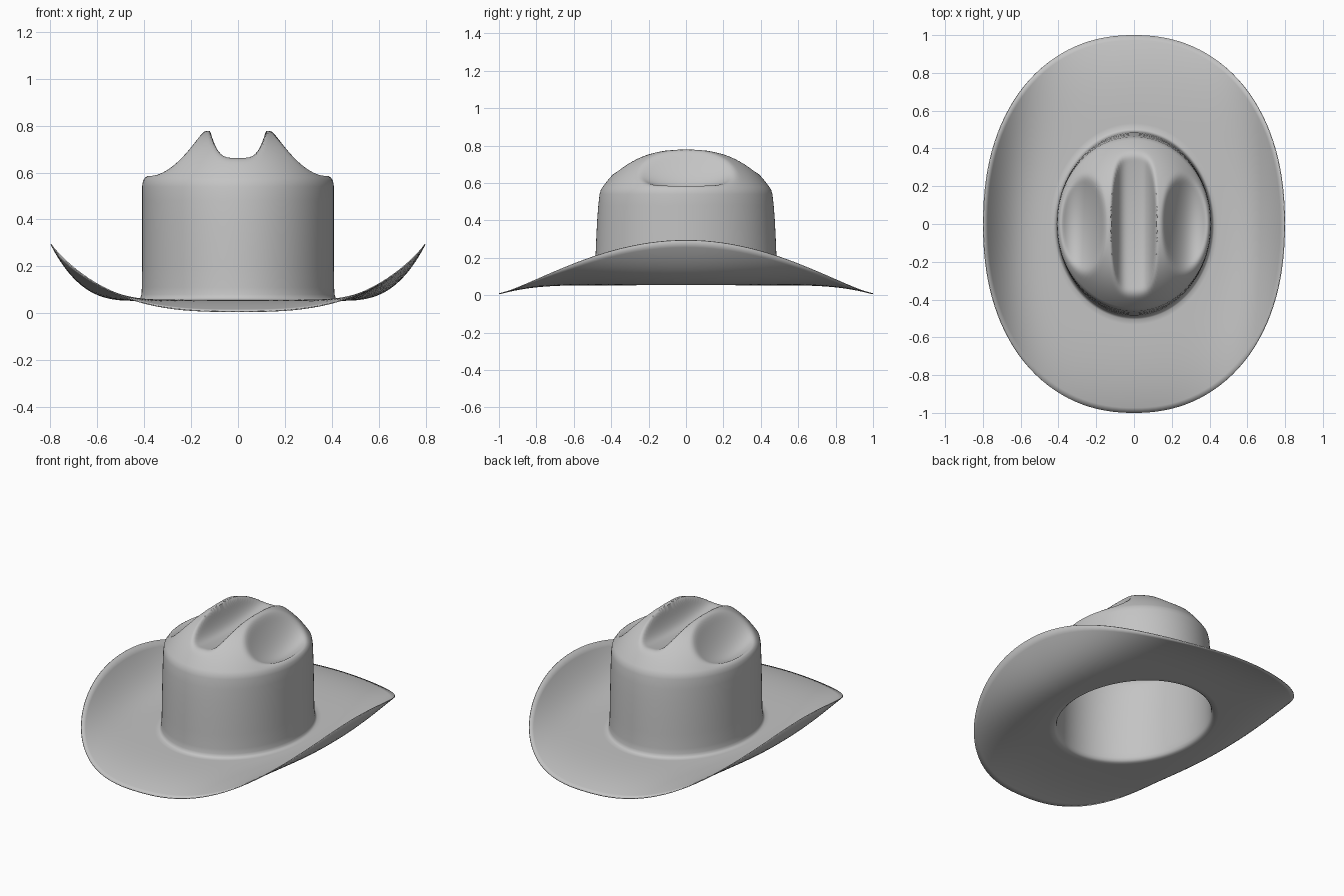
import bpy, bmesh, math

if "Cube" in bpy.data.objects:
    bpy.data.objects.remove(bpy.data.objects["Cube"])

N = 128                      # segments around the hat
A, B = 0.405, 0.455          # half-widths of the crown at its shoulder
RIM, TOP = 0.565, 0.785

felt = bpy.data.materials.new("grey felt")
felt.diffuse_color = (0.55, 0.55, 0.55, 1)
felt.use_nodes = True
felt.node_tree.nodes["Principled BSDF"].inputs["Base Color"].default_value = felt.diffuse_color


def smin(a, b, k=0.03):
    """Soft minimum, rounds the crease where a dent cuts the dome."""
    h = max(k - abs(a - b), 0) / k
    return min(a, b) - h * h * k / 4


def crown_top(x, y):
    """Dome with a long centre crease and a pinch on each side."""
    u = math.hypot(x / A, y / B)
    z = TOP - (TOP - RIM) * u ** 3
    crease = 0.635 + 0.12 * (y / 0.4) ** 2 * 0.3 + 0.11 * (x / 0.11) ** 4
    pinch = 0.562 + 7.2 * (abs(x) - 0.325) ** 2 + 0.9 * y * y
    cut = smin(smin(z, crease), pinch)
    fade = min(1, (1 - u) / 0.05)        # keep the shoulder line whole
    return z + (cut - z) * fade


def direction(t, n):
    """Unit superellipse point at angle t."""
    c, s = math.cos(t), math.sin(t)
    r = (abs(c) ** n + abs(s) ** n) ** (-1 / n)
    return c * r, s * r


def ring_points(fn):
    return [fn(2 * math.pi * i / N) for i in range(N)]


def top_ring(u):
    def fn(t):
        x, y = A * u * math.cos(t), B * u * math.sin(t)
        return x, y, crown_top(x, y)
    return ring_points(fn)


def wall_ring(a, b, z):
    return ring_points(lambda t: (a * math.cos(t), b * math.sin(t), z))


def brim_ring(s):
    def fn(t):
        ex, ey = direction(t, 2.2)
        x0, y0 = 0.425 * math.cos(t), 0.505 * math.sin(t)
        edge = 0.01 + 0.285 * max(0, 1 - ey * ey) ** 1.3
        z = 0.058 + (edge - 0.058) * s ** 3
        return x0 + (0.795 * ex - x0) * s, y0 + (ey - y0) * s, z
    return ring_points(fn)


# Rings from the crown centre outwards
rings = [top_ring(k / 44) for k in range(1, 45)]
for a, b, z in [(0.409, 0.462, 0.54), (0.409, 0.469, 0.48), (0.409, 0.475, 0.40),
                (0.409, 0.480, 0.30), (0.409, 0.484, 0.20), (0.410, 0.487, 0.11),
                (0.412, 0.490, 0.08), (0.416, 0.495, 0.066)]:
    rings.append(wall_ring(a, b, z))
rings += [brim_ring(k / 18) for k in range(19)]

# Hat body: one continuous felt sheet
bm = bmesh.new()
centre = bm.verts.new((0, 0, crown_top(0, 0)))
loops = [[bm.verts.new(p) for p in r] for r in rings]
for i in range(N):
    j = (i + 1) % N
    bm.faces.new((centre, loops[0][i], loops[0][j]))
    for inner, outer in zip(loops, loops[1:]):
        bm.faces.new((inner[i], outer[i], outer[j], inner[j]))
bm.normal_update()
mesh = bpy.data.meshes.new("hat_body")
bm.to_mesh(mesh)
bm.free()
mesh.materials.append(felt)
hat = bpy.data.objects.new("hat_body", mesh)
bpy.context.collection.objects.link(hat)

# Felt thickness
mod = hat.modifiers.new("thickness", 'SOLIDIFY')
mod.thickness = 0.005
mod.offset = -1

bpy.context.view_layer.objects.active = hat
hat.select_set(True)
bpy.ops.object.shade_smooth_by_angle(angle=math.radians(50))
